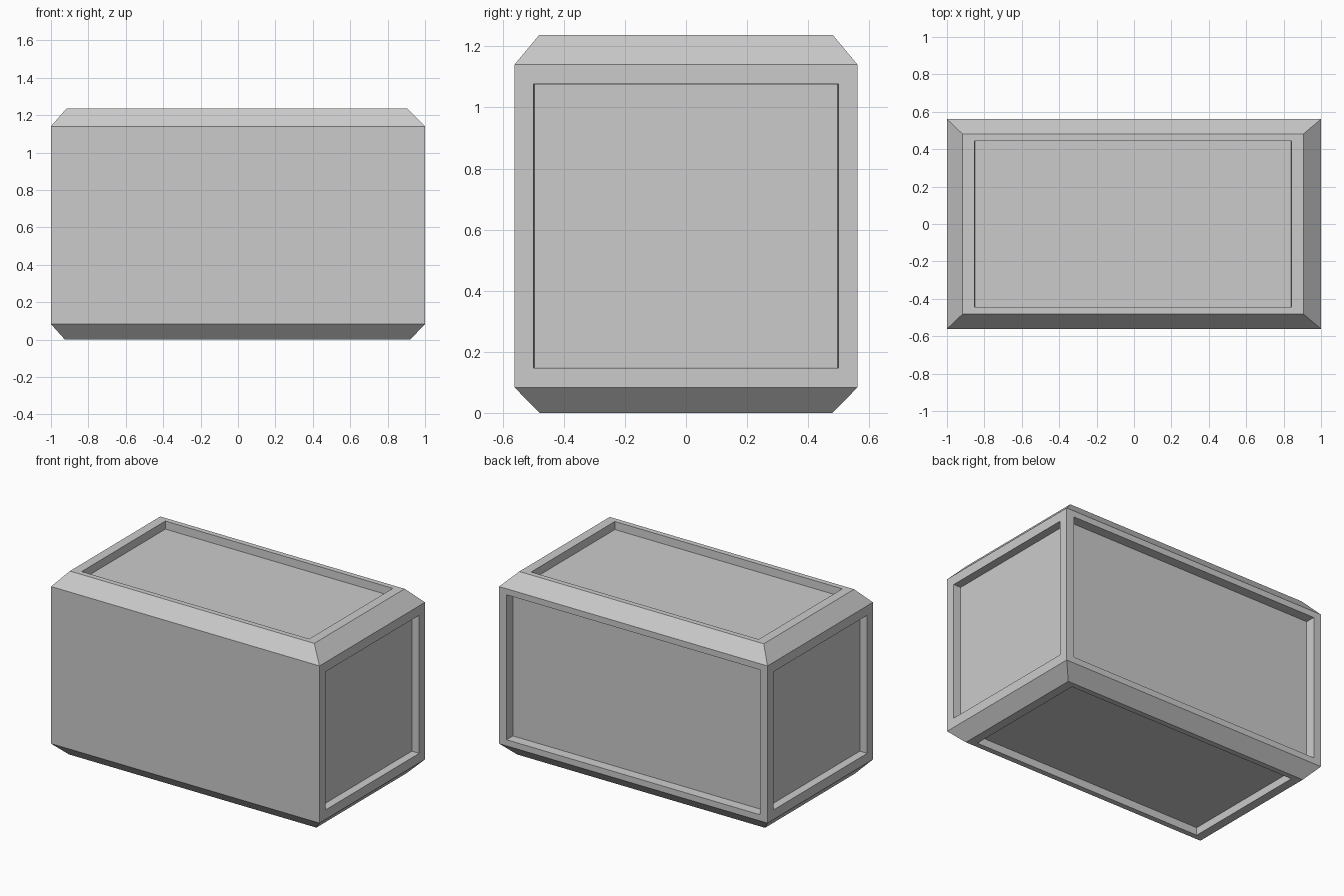
import bpy, bmesh
from mathutils import Vector

old = bpy.data.objects.get("Cube")
if old:
    bpy.data.objects.remove(old, do_unlink=True)

# Single grey material
grey = bpy.data.materials.new("light grey")
grey.use_nodes = True
colour = (0.6, 0.6, 0.6, 1)
grey.diffuse_color = colour
grey.node_tree.nodes["Principled BSDF"].inputs["Base Color"].default_value = colour

bm = bmesh.new()


def ring(x_min, x_max, y, z):
    corners = ((x_min, -y), (x_max, -y), (x_max, y), (x_min, y))
    return [bm.verts.new((cx, cy, z)) for cx, cy in corners]


# Body: straight walls with sloped edges at the bottom and top
rings = [
    ring(-0.925, 0.92, 0.48, 0),
    ring(-1, 1, 0.561, 0.083),
    ring(-1, 1, 0.561, 1.141),
    ring(-0.916, 0.905, 0.481, 1.237),
]
bm.faces.new(reversed(rings[0]))
bm.faces.new(rings[-1])
for low, high in zip(rings, rings[1:]):
    for i in range(4):
        j = (i + 1) % 4
        bm.faces.new((low[i], low[j], high[j], high[i]))
bm.normal_update()


def recess(direction, margin, depth):
    """Sink a panel into the face pointing this way; margin is per axis."""
    direction = Vector(direction)
    face = max(bm.faces, key=lambda f: (round(f.normal.dot(direction), 3), f.calc_area()))
    centre = face.calc_center_median()
    outer = [v.co.copy() for v in face.verts]
    bmesh.ops.inset_individual(bm, faces=[face], thickness=0.02)
    for vert in face.verts:
        corner = min(outer, key=lambda c: (c - vert.co).length)
        for axis in range(3):
            side = 1 if corner[axis] > centre[axis] else -1
            if abs(direction[axis]) < 0.5:
                vert.co[axis] = corner[axis] - side * margin[axis]
    bmesh.ops.inset_individual(bm, faces=[face], thickness=0.003)
    for vert in face.verts:
        vert.co -= direction * depth


# Recessed panels on every side except the plain front
recess((0, 0, 1), (0.063, 0.036, 0), 0.053)
recess((0, 0, -1), (0.06, 0.037, 0), 0.05)
recess((1, 0, 0), (0, 0.062, 0.064), 0.053)
recess((-1, 0, 0), (0, 0.062, 0.064), 0.053)
recess((0, 1, 0), (0.056, 0, 0.041), 0.064)

bmesh.ops.recalc_face_normals(bm, faces=bm.faces)
mesh = bpy.data.meshes.new("panelled_crate")
bm.to_mesh(mesh)
bm.free()
mesh.materials.append(grey)
crate = bpy.data.objects.new("panelled_crate", mesh)
bpy.context.collection.objects.link(crate)
